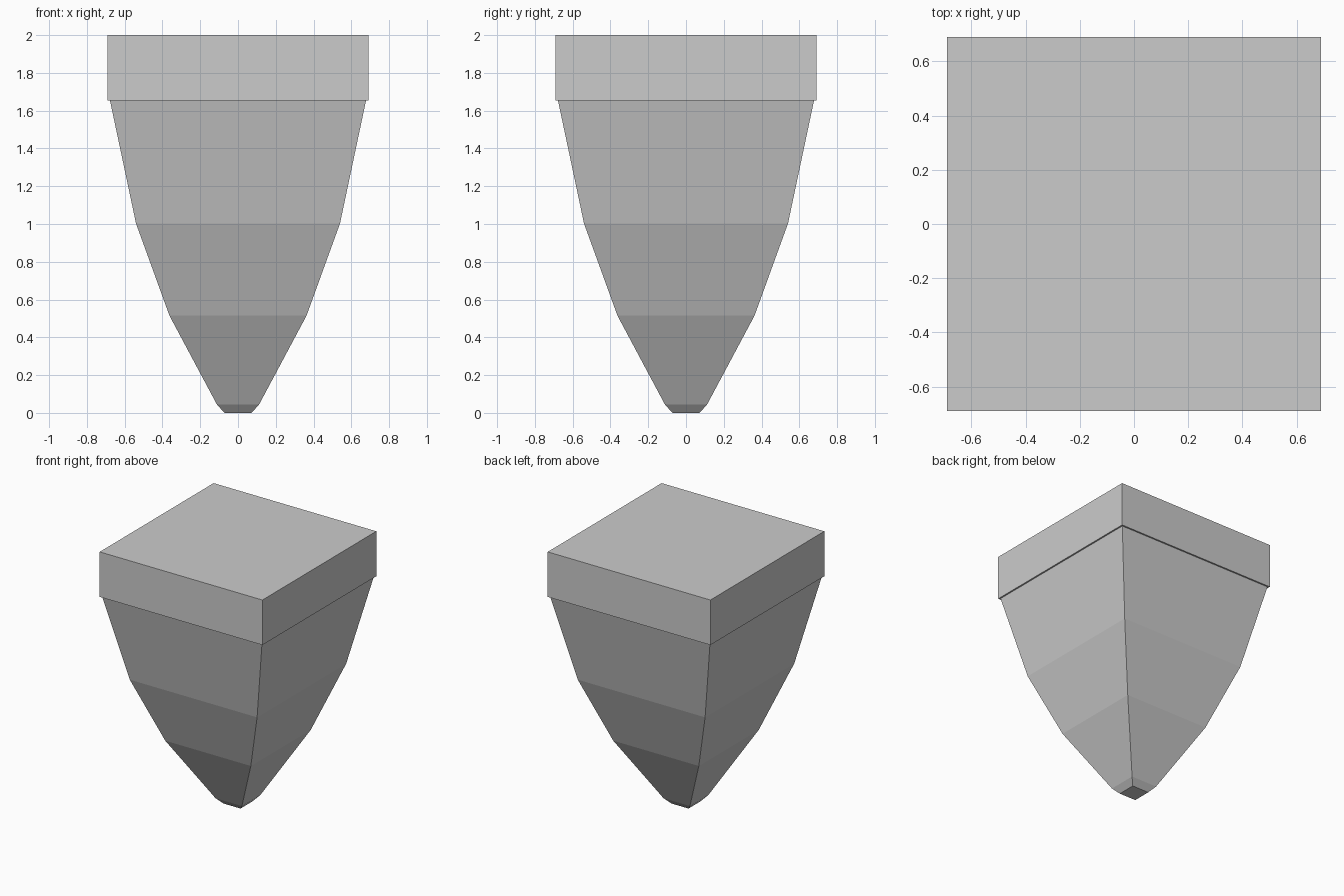
import bpy
import bmesh

if "Cube" in bpy.data.objects:
    bpy.data.objects.remove(bpy.data.objects["Cube"])


def square_loft(name, profile):
    """Loft square rings given as (half width, height), capped at both ends."""
    bm = bmesh.new()
    rings = [[bm.verts.new((sx * h, sy * h, z))
              for sx, sy in ((-1, -1), (1, -1), (1, 1), (-1, 1))]
             for h, z in profile]
    for low, high in zip(rings, rings[1:]):
        for i in range(4):
            j = (i + 1) % 4
            bm.faces.new((low[i], low[j], high[j], high[i]))
    bm.faces.new(rings[0][::-1])
    bm.faces.new(rings[-1])
    mesh = bpy.data.meshes.new(name)
    bm.to_mesh(mesh)
    bm.free()
    obj = bpy.data.objects.new(name, mesh)
    bpy.context.collection.objects.link(obj)
    return obj


# Tapered body, narrowing in steps to a blunt tip
square_loft("tapered_body", [(0.072, 0), (0.112, 0.045), (0.363, 0.515),
                             (0.54, 1.003), (0.678, 1.655)])

# Square slab on top, slightly overhanging the body
square_loft("top_slab", [(0.69, 1.655), (0.69, 2.0)])
